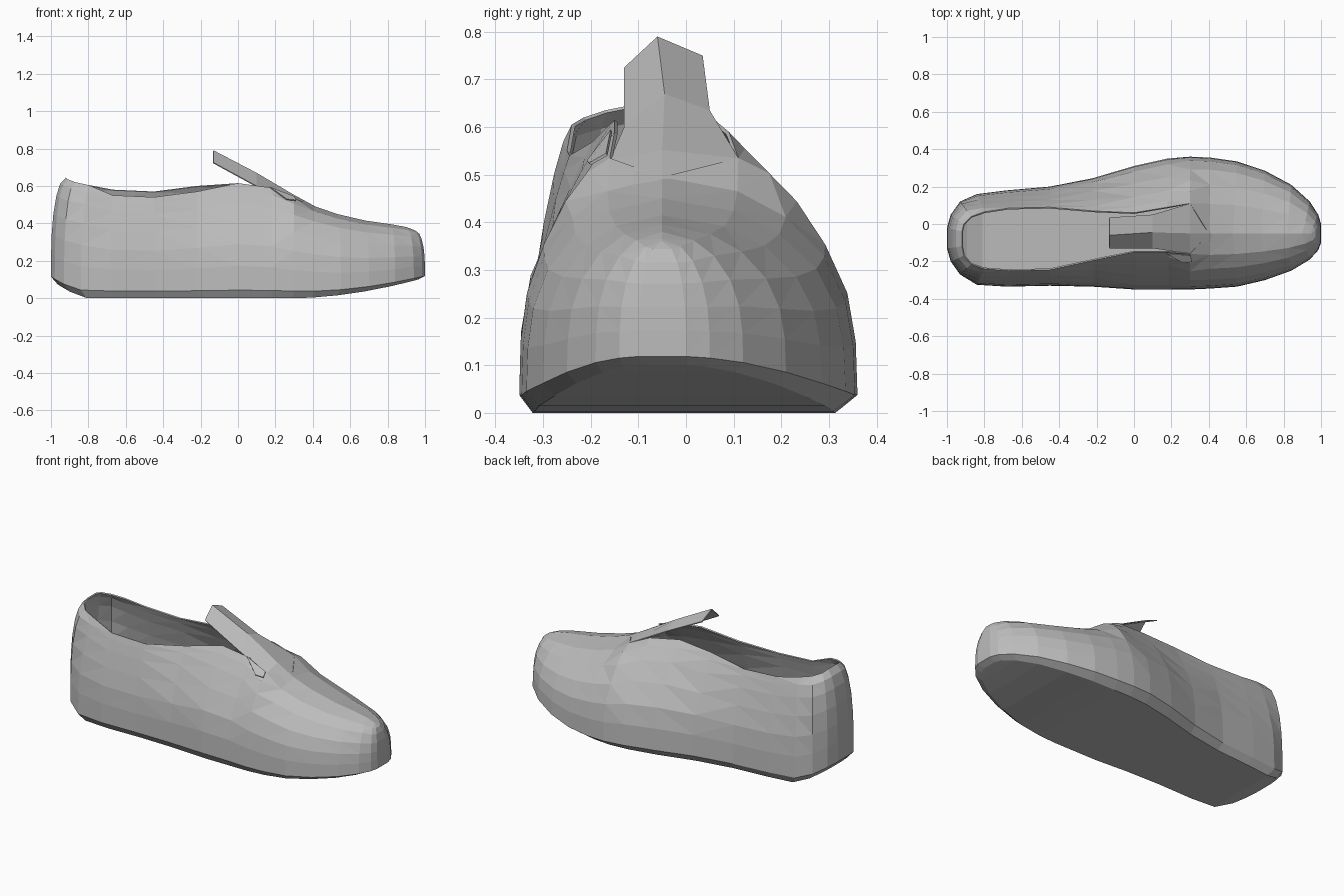
import bpy, bmesh

default = bpy.data.objects.get("Cube")
if default:
    bpy.data.objects.remove(default)

grey = bpy.data.materials.new("plain grey")
grey.use_nodes = True
colour = (0.5, 0.5, 0.5, 1)
grey.diffuse_color = colour
grey.node_tree.nodes["Principled BSDF"].inputs["Base Color"].default_value = colour


def make_object(name, bm, thickness):
    """Turn a bmesh sheet into a flat shaded object with a little thickness."""
    bmesh.ops.remove_doubles(bm, verts=bm.verts, dist=0.002)
    bmesh.ops.recalc_face_normals(bm, faces=bm.faces)
    mesh = bpy.data.meshes.new(name)
    bm.to_mesh(mesh)
    bm.free()
    mesh.materials.append(grey)
    obj = bpy.data.objects.new(name, mesh)
    bpy.context.collection.objects.link(obj)
    solid = obj.modifiers.new("thickness", "SOLIDIFY")
    solid.thickness = thickness
    solid.offset = -1


def bridge(bm, first, second):
    """Join two equally long rows of vertices with quads."""
    for i in range(len(first) - 1):
        bm.faces.new((first[i], first[i + 1], second[i + 1], second[i]))


def sole_height(x):
    """Flat sole with a rising toe and a rounded heel."""
    if x > 0.3:
        return 0.11 * ((x - 0.3) / 0.7) ** 1.8
    if x < -0.8:
        return 0.1 * ((-0.8 - x) / 0.2) ** 1.5
    return 0


def fullness(x):
    """Zero along the straight sides, one at the rounded vamp and heel."""
    return min(1, max(0, (x - 0.2) / 0.2, (-0.8 - x) / 0.13))


# Wall profile: share of height, then share of the way in for straight and full walls
WALL = [(0.07, 0, 0), (0.28, 0.02, 0.01), (0.47, 0.12, 0.05), (0.66, 0.38, 0.16),
        (0.83, 0.66, 0.36), (0.94, 0.87, 0.61), (1, 1, 1)]

# Stations heel to toe: outer x, right y, left y, then rim x, right y, left y, z
STATIONS = [
    (-1, -.13, -.02, -.92, -.12, -.04, .645),
    (-.98, -.2, .05, -.91, -.17, 0, .635),
    (-.93, -.27, .12, -.87, -.215, .04, .62),
    (-.84, -.325, .16, -.8, -.24, .065, .605),
    (-.68, -.335, .18, -.67, -.25, .085, .58),
    (-.45, -.33, .2, -.45, -.245, .09, .57),
    (-.22, -.335, .245, -.22, -.195, .07, .6),
    (0, -.35, .31, 0, -.15, .06, .615),
    (.18, -.35, .35, .18, -.15, .09, .59),
    (.3, -.35, .36, .3, -.16, .11, .535),
    (.41, -.345, .355, .4, -.05, -.05, .495),
    (.55, -.335, .335, .53, -.05, -.05, .45),
    (.7, -.3, .285, .68, -.05, -.05, .415),
    (.84, -.25, .21, .82, -.05, -.05, .395),
    (.94, -.19, .12, .9, -.05, -.05, .38),
    (.985, -.14, .05, .94, -.05, -.05, .365),
    (1, -.1, 0, .95, -.05, -.05, .36),
]


def wall_column(bm, station, side):
    """Column of vertices from the sole edge up to the rim."""
    x, rim_x, rim_z = station[0], station[3], station[6]
    y, rim_y = station[1 + side], station[4 + side]
    # The right rim dips lower along the middle of the opening
    if side == 0 and -0.7 < x < -0.1:
        rim_z -= 0.03
    sole_x = x * 0.965
    base = sole_height(sole_x)
    full = fullness(x)
    column = [bm.verts.new((sole_x, y * (0.92, 0.87)[side], base))]
    for rise, straight, boxy in WALL:
        inward = straight + (boxy - straight) * full
        column.append(bm.verts.new((x + (rim_x - x) * inward,
                                    y + (rim_y - y) * inward,
                                    base + (rim_z - base) * rise)))
    return column


# Shoe body: both side walls, heel and toe caps, and the sole
bm = bmesh.new()
right = [wall_column(bm, s, 0) for s in STATIONS]
left = [wall_column(bm, s, 1) for s in STATIONS]
for columns in (right, left):
    for a, b in zip(columns, columns[1:]):
        bridge(bm, a, b)
for end in (0, -1):
    bridge(bm, right[end], left[end])
bridge(bm, [c[0] for c in right], [c[0] for c in left])
bmesh.ops.triangulate(bm, faces=[f for f in bm.faces if f.calc_center_median().z > 0.13])
make_object("shoe_body", bm, 0.008)

# Tongue: folded strip rising backwards out of the throat
bm = bmesh.new()
rows = []
for x, ys, zs in [(-.13, (-.13, -.06, .035), (.725, .79, .75)),
                  (.1, (-.13, -.045, .05), (.6, .67, .635)),
                  (.3, (-.16, -.05, .11), (.53, .552, .535)),
                  (.43, (-.13, -.05, .04), (.455, .481, .455))]:
    rows.append([bm.verts.new((x, y, z)) for y, z in zip(ys, zs)])
for a, b in zip(rows, rows[1:]):
    bridge(bm, a, b)
make_object("tongue", bm, 0.006)

# Torn flap beside the throat on the right
bm = bmesh.new()
bm.faces.new([bm.verts.new(p) for p in
              ((.17, -.155, .59), (.3, -.165, .54), (.31, -.2, .52), (.26, -.205, .525))])
make_object("throat_flap", bm, 0.006)
